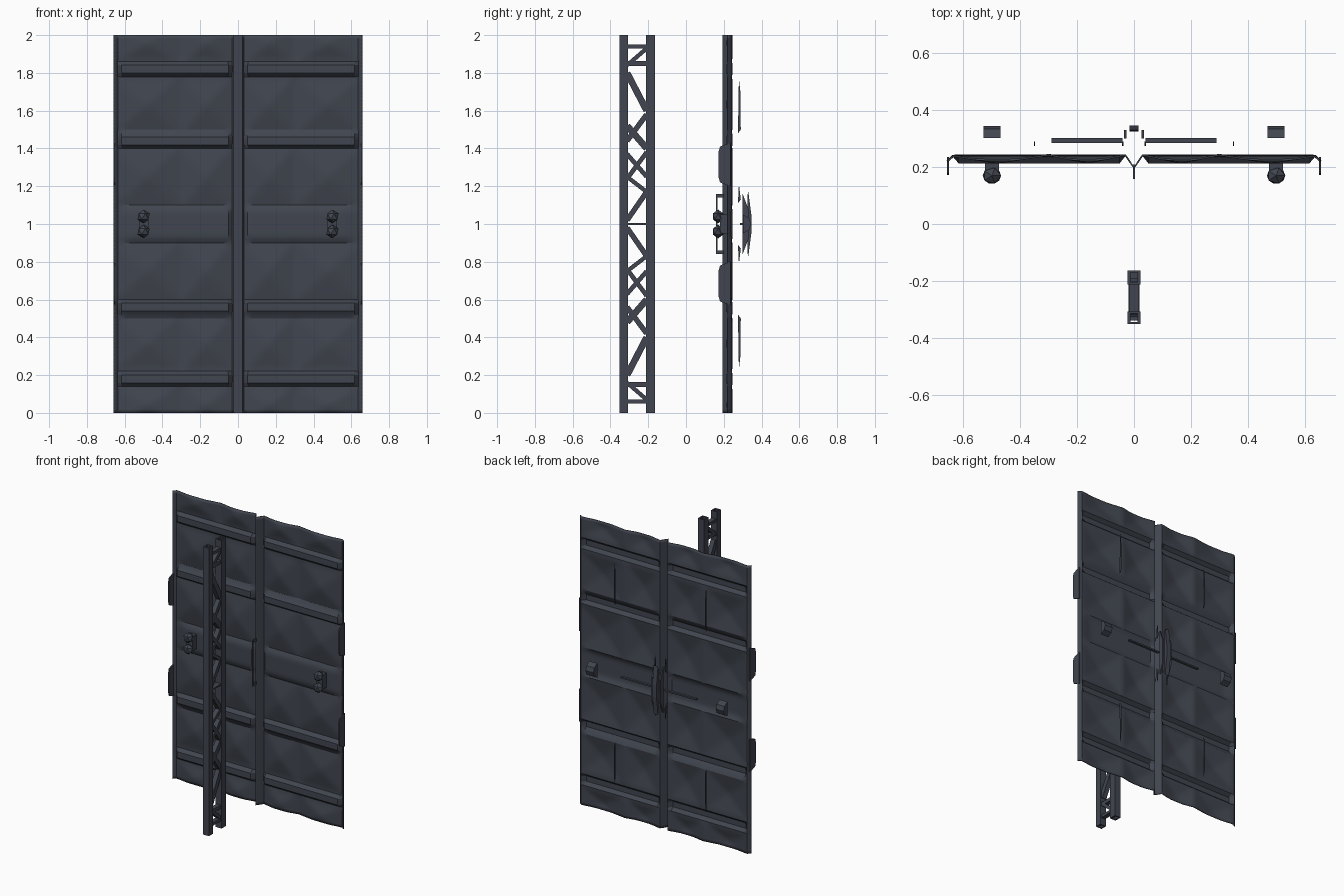
import bpy, bmesh, math
from mathutils import Vector

if "Cube" in bpy.data.objects:
    bpy.data.objects.remove(bpy.data.objects["Cube"])

mat = bpy.data.materials.new("dark slate metal")
mat.diffuse_color = (0.052, 0.060, 0.078, 1)
mat.use_nodes = True
mat.node_tree.nodes["Principled BSDF"].inputs["Base Color"].default_value = mat.diffuse_color


def make(name, bm, smooth=None):
    bmesh.ops.recalc_face_normals(bm, faces=bm.faces[:])
    me = bpy.data.meshes.new(name)
    bm.to_mesh(me)
    bm.free()
    me.materials.append(mat)
    ob = bpy.data.objects.new(name, me)
    bpy.context.collection.objects.link(ob)
    if smooth:
        bpy.ops.object.select_all(action='DESELECT')
        ob.select_set(True)
        bpy.context.view_layer.objects.active = ob
        bpy.ops.object.shade_smooth_by_angle(angle=math.radians(smooth))
    return ob


def box(bm, x0, x1, y0, y1, z0, z1):
    vs = bmesh.ops.create_cube(bm, size=1)['verts']
    for v in vs:
        v.co = Vector(((x0 + x1) / 2 + v.co.x * (x1 - x0),
                       (y0 + y1) / 2 + v.co.y * (y1 - y0),
                       (z0 + z1) / 2 + v.co.z * (z1 - z0)))


def prism(bm, pts, x0, x1):
    # Extrude a (y, z) outline along x
    a = [bm.verts.new((x0, y, z)) for y, z in pts]
    b = [bm.verts.new((x1, y, z)) for y, z in pts]
    bm.faces.new(a)
    bm.faces.new(b[::-1])
    n = len(pts)
    for i in range(n):
        j = (i + 1) % n
        bm.faces.new((a[i], b[i], b[j], a[j]))


def brace(bm, p, q, w):
    d = Vector((q[0] - p[0], q[1] - p[1])).normalized() * w / 2
    n = Vector((-d.y, d.x))
    prism(bm, [(p[0] + n.x, p[1] + n.y), (q[0] + n.x, q[1] + n.y),
               (q[0] - n.x, q[1] - n.y), (p[0] - n.x, p[1] - n.y)], -0.016, 0.016)


# Relief of the embossed panel: pyramidal cells, cross ribs, raised middle, centre spine
COLS = (0.03, 0.30, 0.66)
ROWS = (0.0, 0.10, 0.36, 0.50, 0.92)       # distance from mid height
RIBS = (0.445, 0.82)


def relief(x, z):
    ax, az = abs(x), abs(z - 1)
    if ax < 0.031:
        return 0.197 + 0.045 * ax / 0.03
    y = 0.243
    for c0, c1 in zip(COLS, COLS[1:]):
        if c0 <= ax <= c1:
            for r0, r1 in ((0.09, 0.41), (0.48, 0.785), (0.855, 1.06)):
                if r0 <= az <= r1:
                    u = min(ax - c0, c1 - ax) / ((c1 - c0) / 2)
                    v = min(az - r0, r1 - az) / ((r1 - r0) / 2)
                    y -= 0.028 * min(u, v)
    for r in RIBS:
        if ax < 0.63:
            y -= 0.028 * max(0, min(1, (0.042 - abs(az - r)) / 0.016))
    y -= 0.018 * max(0, min(1, (0.095 - az) / 0.02)) * min(1, (0.66 - ax) / 0.1)
    if ax > 0.635:
        y -= 0.02 * (ax - 0.635) / 0.02
    return y


bm = bmesh.new()
half = [0.0, 0.015, 0.03] + [0.03 + 0.0225 * i for i in range(1, 28)] + [0.648, 0.657]
xs = [-x for x in half[:0:-1]] + half
zs = [i / 50 for i in range(101)]
grid = [[bm.verts.new((x, relief(x, z), z)) for x in xs] for z in zs]
for a, b in zip(grid, grid[1:]):
    for i in range(len(xs) - 1):
        bm.faces.new((a[i], a[i + 1], b[i + 1], b[i]))
panel = make("embossed_door_panel", bm, 25)
m = panel.modifiers.new("thickness", 'SOLIDIFY')
m.thickness = 0.006
m.offset = 0

# Edge flaps that hook forward on both sides
bm = bmesh.new()
for s in (-1, 1):
    for t in (-1, 1):
        z0, z1 = sorted((1 + t * 0.22, 1 + t * 0.41))
        e0, e1 = sorted((s * 0.65, s * 0.658))
        prism(bm, [(0.235, z0 - 0.02), (0.18, z0), (0.172, z0 + 0.03),
                   (0.172, z1 - 0.03), (0.18, z1), (0.235, z1 + 0.02)], e0, e1)
make("edge_flaps", bm)

# Latch knobs, front and back, on both sides
bm = bmesh.new()
for s in (-1, 1):
    for t in (-1, 1):
        ball = bmesh.ops.create_icosphere(bm, subdivisions=1, radius=0.036)['verts']
        for v in ball:
            v.co = Vector((s * 0.5 + v.co.x, 0.17 + v.co.y * 0.9, 1 + t * 0.04 + v.co.z))
    x0, x1 = sorted((s * 0.475, s * 0.525))
    box(bm, x0, x1, 0.18, 0.225, 0.95, 1.05)
    prism(bm, [(0.302, 0.95), (0.335, 0.97), (0.345, 1.0), (0.335, 1.03), (0.302, 1.05)],
          s * 0.5 - 0.03, s * 0.5 + 0.03)
make("latch_knobs", bm)

# Centre pull handles, front and back
bm = bmesh.new()
box(bm, -0.004, 0.004, 0.158, 0.166, 0.84, 1.16)
for t in (-1, 1):
    z = 1 + t * 0.15
    box(bm, -0.004, 0.004, 0.162, 0.21, z - 0.01, z + 0.01)
prism(bm, [(0.325, 0.85), (0.33, 0.83), (0.347, 0.96), (0.347, 1.04), (0.33, 1.17), (0.325, 1.15)],
      -0.016, 0.016)
for s in (-1, 1):
    x0, x1 = sorted((s * 0.026, s * 0.036))
    prism(bm, [(0.30, 0.84), (0.33, 0.92), (0.33, 1.08), (0.30, 1.16)], x0, x1)
make("centre_handles", bm)

# Thin rails standing off the back
bm = bmesh.new()
for s in (-1, 1):
    x0, x1 = sorted((s * 0.04, s * 0.29))
    box(bm, x0, x1, 0.285, 0.302, 0.995, 1.005)
    for t in (-1, 1):
        pts = [(0.275, 1 + t * 0.48), (0.29, 1 + t * 0.50), (0.288, 1 + t * 0.70), (0.28, 1 + t * 0.77)]
        prism(bm, pts, s * 0.35 - 0.002, s * 0.35 + 0.002)
        prism(bm, [(0.275, 1 + t * 0.11), (0.29, 1 + t * 0.13), (0.28, 1 + t * 0.21)],
              s * 0.04 - 0.003, s * 0.04 + 0.003)
make("back_rails", bm)

# Lattice column: two hollow posts
bm = bmesh.new()
for y0, y1 in ((-0.352, -0.308), (-0.213, -0.163)):
    for s in (-1, 1):
        x0, x1 = sorted((s * 0.013, s * 0.023))
        box(bm, x0, x1, y0, y1, 0, 2)
    box(bm, -0.022, 0.022, y0, y0 + 0.007, 0, 2)
    box(bm, -0.022, 0.022, y1 - 0.007, y1, 0, 2)
make("lattice_posts", bm)

# Lattice braces, mirrored about mid height
bm = bmesh.new()
F, R = -0.312, -0.208
BRACES = [(F, 0.02, R, 0.17, .028), (R, 0.17, F, 0.25, .022), (F, 0.24, R, 0.38, .024),
          (R, 0.25, F, 0.37, .024), (R, 0.40, F, 0.52, .035), (R, 0.58, F, 0.44, .028),
          (R, 0.60, F, 0.80, .035), (F, 0.85, R, 0.85, .025), (F, 0.84, R, 0.93, .022),
          (F, 0.94, R, 0.94, .02)]
for a, z0, b, z1, w in BRACES:
    for t in (-1, 1):
        brace(bm, (a, 1 + t * z0), (b, 1 + t * z1), w)
box(bm, -0.02, 0.02, -0.34, -0.17, 0.995, 1.005)
make("lattice_braces", bm)
